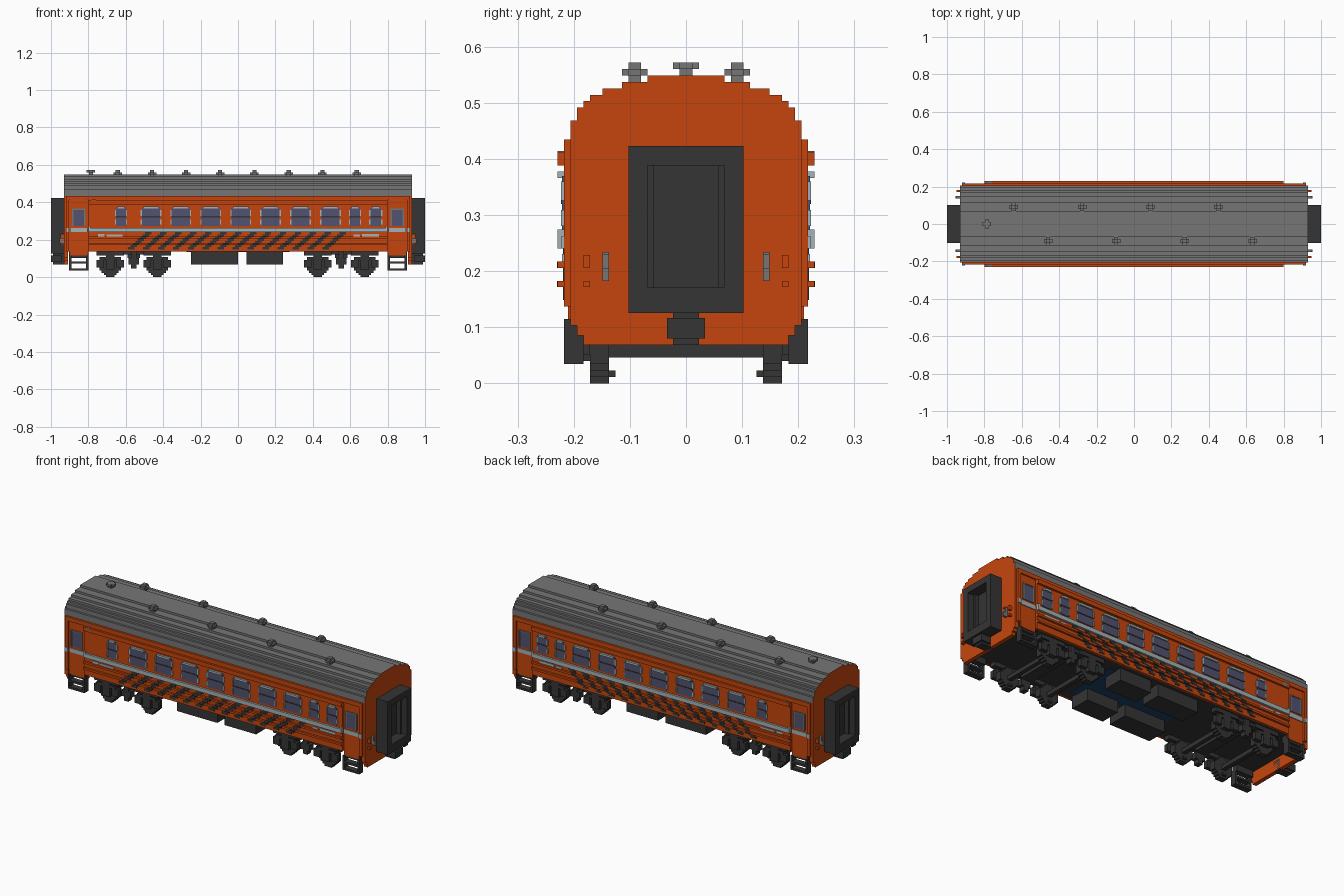
import bpy, bmesh
from mathutils import Vector

cube = bpy.data.objects.get("Cube")
if cube:
    bpy.data.objects.remove(cube, do_unlink=True)

U = 2 / 175  # one block unit


def material(name, r, g, b):
    m = bpy.data.materials.new(name)
    m.use_nodes = True
    m.diffuse_color = (r, g, b, 1)
    node = next(n for n in m.node_tree.nodes if n.type == 'BSDF_PRINCIPLED')
    node.inputs["Base Color"].default_value = (r, g, b, 1)
    node.inputs["Roughness"].default_value = 0.8
    return m


ORANGE = material("orange paint", 0.56, 0.06, 0.004)
ROOF = material("roof grey", 0.18, 0.18, 0.18)
DARK = material("dark iron", 0.035, 0.035, 0.035)
LIGHT = material("pale stripe", 0.37, 0.45, 0.47)
GLASS = material("window glass", 0.085, 0.085, 0.16)
BLUE = material("floor blue", 0.012, 0.05, 0.13)


def finish(name, bm, *mats):
    me = bpy.data.meshes.new(name)
    bmesh.ops.recalc_face_normals(bm, faces=bm.faces)
    bm.to_mesh(me)
    bm.free()
    for m in mats:
        me.materials.append(m)
    ob = bpy.data.objects.new(name, me)
    bpy.context.scene.collection.objects.link(ob)
    return ob


def boxes(name, mat, items, mirror_x=False, mirror_y=False):
    """Each item is (x0, x1, y0, y1, z0, z1) in block units."""
    bm = bmesh.new()
    for x0, x1, y0, y1, z0, z1 in items:
        for sx in ((1, -1) if mirror_x else (1,)):
            for sy in ((1, -1) if mirror_y else (1,)):
                vs = bmesh.ops.create_cube(bm, size=U)["verts"]
                for v in vs:
                    c = v.co / U
                    v.co = Vector((sx * ((x0 + x1) / 2 + c.x * (x1 - x0)),
                                   sy * ((y0 + y1) / 2 + c.y * (y1 - y0)),
                                   (z0 + z1) / 2 + c.z * (z1 - z0))) * U
    return finish(name, bm, mat)


# Body shell with a stepped roof profile: (half width, top of that step)
steps = [(18, 38), (18, 41), (17, 43), (16, 44), (15, 45), (13, 46), (10, 47), (6, 48)]
half = [(18, 12)]
for i, (w, top) in enumerate(steps):
    half.append((w, top))
    if i + 1 < len(steps) and steps[i + 1][0] != w:
        half.append((steps[i + 1][0], top))
outline = half + [(-y, z) for y, z in reversed(half)]
bm = bmesh.new()
face = bm.faces.new([bm.verts.new((-81.5 * U, y * U, z * U)) for y, z in outline])
new = bmesh.ops.extrude_face_region(bm, geom=[face], use_keep_orig=True)["geom"]
for v in new:
    if isinstance(v, bmesh.types.BMVert):
        v.co.x = 81.5 * U
bmesh.ops.recalc_face_normals(bm, faces=bm.faces)
for f in bm.faces:
    if abs(f.normal.x) < 0.5:
        if f.normal.z < -0.5:
            f.material_index = 2
        elif f.calc_center_median().z > 38.2 * U:
            f.material_index = 1
finish("body_shell", bm, ORANGE, ROOF, DARK)

# Side panels, corner posts, doors and lower end beams
boxes("side_panel", ORANGE, [(-70, 70, 18, 19, 12, 38)], mirror_y=True)
boxes("corner_post", ORANGE, [(79, 80.5, 18, 19, 12, 38), (70, 79, 18, 19, 36, 38)], True, True)
boxes("door", ORANGE, [(70.5, 78.5, 18, 18.4, 10, 36)], True, True)
boxes("end_beam", ORANGE, [(79.5, 81.5, 0, 16, 6, 12), (79.5, 81.5, 16, 17, 7.5, 12),
                           (79.5, 81.5, 17, 18, 9, 12)], True, True)
boxes("side_rail", ORANGE, [(-70, 70, 19, 20, 34, 36), (-70, 70, 19, 20, 18, 19),
                            (-70, 70, 19, 20, 15, 16)], mirror_y=True)
boxes("pale_band", LIGHT, [(-70, 70, 19, 20, 21, 23)], mirror_y=True)
boxes("door_band", LIGHT, [(70.5, 78.5, 18.4, 18.8, 21, 23), (79, 80.5, 19, 19.4, 21, 23),
                           (69, 70, 19, 20, 21, 24)], True, True)

# Diagonal dark stripes, stepped one block per row and raised over the rails
diagonals = []
for i in range(14):
    for row in range(13, 21):
        x = -51.5 + 7 * i + (row - 13) * 1.15
        depth = 20.1 if row in (15, 18) else 19.2
        diagonals.append((x, x + 3, 18.9, depth, row, row + 1))
boxes("diagonal_stripes", DARK, diagonals, mirror_y=True)

# Pale marking plates near the doors
boxes("marking_plates", LIGHT, [(-65.5, -62.5, 19, 19.3, 18.9, 20.2), (-61.5, -54, 19, 19.3, 19, 20),
                                (54, 57, 19, 19.3, 19, 20), (58, 66, 19, 19.3, 19, 20.2)],
      mirror_y=True)

# Windows: (left, right) spans along the side
spans = [(-57, -52.5), (52.5, 57), (62, 67)] + [(-45 + 14 * i, -36.5 + 14 * i) for i in range(7)]
panes, frames, bars = [], [], []
for a, b in spans:
    panes.append((a, b, 18.9, 19.3, 24, 32.3))
    frames.append((a + 0.7, b - 0.7, 19, 20, 32, 33))
    for x in (a - 0.6, b):
        frames += [(x, x + 0.6, 19, 19.5, 24.5, 27), (x, x + 0.6, 19, 19.5, 28.5, 31.5)]
    bars.append((a, b, 19, 19.5, 28, 28.5))
boxes("windows", GLASS, panes, mirror_y=True)
boxes("window_frames", LIGHT, frames, mirror_y=True)
boxes("window_bars", DARK, bars, mirror_y=True)
boxes("door_windows", GLASS, [(72, 77, 18.3, 18.7, 24, 31.5)], True, True)
boxes("door_window_frames", ROOF, [(71.4, 72, 18.3, 18.9, 24, 31.5), (77, 77.6, 18.3, 18.9, 24, 31.5),
                                   (71.4, 77.6, 18.3, 18.9, 31.5, 32)], True, True)
boxes("side_lamp", ROOF, [(-68.5, -66.5, 19, 20, 34, 36.2)], mirror_y=True)

# Gangway with a recessed end door, and the coupler beneath it
boxes("gangway_frame", DARK, [(81.5, 87.5, 6, 9, 11, 37), (81.5, 87.5, 0, 6, 11, 15),
                              (81.5, 87.5, 0, 6, 34, 37), (81.5, 84.5, 5, 6, 15, 34),
                              (81.5, 82.5, 0, 5, 15, 34)], True, True)
boxes("coupler", DARK, [(79.5, 86.5, -2, 2, 6, 11), (82.5, 87.5, -3, 3, 7, 10.2)], True)
boxes("end_hose", ROOF, [(81.5, 83.5, 12, 13, 16, 18), (81.5, 82.5, 12, 13, 18, 20),
                         (81.5, 83, 12, 13, 20, 20.5)], True, True)
boxes("end_handle", ORANGE, [(81.5, 83, 15, 16, 18, 20), (81.5, 83, 15, 16, 15, 16)], True, True)

# Roof vents, alternating sides, plus one at the middle
vents = []
for xs, y in (((-56.2, -24.3, 7.7, 39.5), 8), ((-40.2, -8.4, 23.7, 55.6), -8)):
    for x in xs:
        vents += [(x - 1, x + 1, y - 1, y + 1, 46, 50), (x - 2, x + 2, y - 1, y + 1, 48, 49),
                  (x - 1, x + 1, y - 2, y + 2, 48, 49)]
x = -68.8
vents += [(x - 1, x + 1, -1, 1, 48, 50), (x - 2, x + 2, -1, 1, 49, 50), (x - 1, x + 1, -2, 2, 49, 50)]
boxes("roof_vents", ROOF, vents)

# Entry steps: side plates, two treads and a riser
boxes("entry_steps", DARK, [(70, 71, 16, 19, 3, 10), (78, 79, 16, 19, 3, 10), (70, 79, 16, 19, 3, 4),
                            (70, 79, 16, 19, 6.3, 7.3), (70, 79, 15, 18, 9, 12)], True, True)

# Underfloor equipment boxes and blue floor
boxes("equipment_boxes", DARK, [(-22, 0, 6, 16, 6, 12), (4, 21, 6, 16, 6, 12)], mirror_y=True)
boxes("floor_panel", BLUE, [(-24, 24, -13, 13, 11.7, 12)])

# Bogies: stepped wheels, axles, axle boxes and frames
wheels, axles, frame = [], [], []
for cx in (-48.8, 48.3):
    for wx in (cx - 11, cx + 11):
        for hx, hz in ((5, 2), (4, 3), (3, 4), (2, 5)):
            wheels.append((wx - hx, wx + hx, 12, 15, 5 - hz, 5 + hz))
        wheels.append((wx - 1, wx + 1, 11, 12, 1, 2))
        axles.append((wx - 1, wx + 1, -15, 15, 4, 6))
        frame += [(wx - 6.5, wx - 3, 15, 17, 4.5, 8), (wx + 3, wx + 6.5, 15, 17, 4.5, 8),
                  (wx - 2, wx + 2, 15, 17, 3.5, 10), (wx - 5, wx + 5, 15, 17, 8, 9.5),
                  (wx - 6.5, wx + 6.5, 14, 17, 10, 12)]
    frame += [(cx - 1.2, cx + 1.2, 14, 17, 4, 12), (cx - 2.5, cx + 2.5, 14, 17, 6, 9),
              (cx - 17, cx + 17, 14, 16, 10.5, 12), (cx - 3, cx + 3, 0, 14, 9, 12)]
boxes("wheels", DARK, wheels, mirror_y=True)
boxes("axles", DARK, axles)
boxes("bogie_frames", DARK, frame, mirror_y=True)
